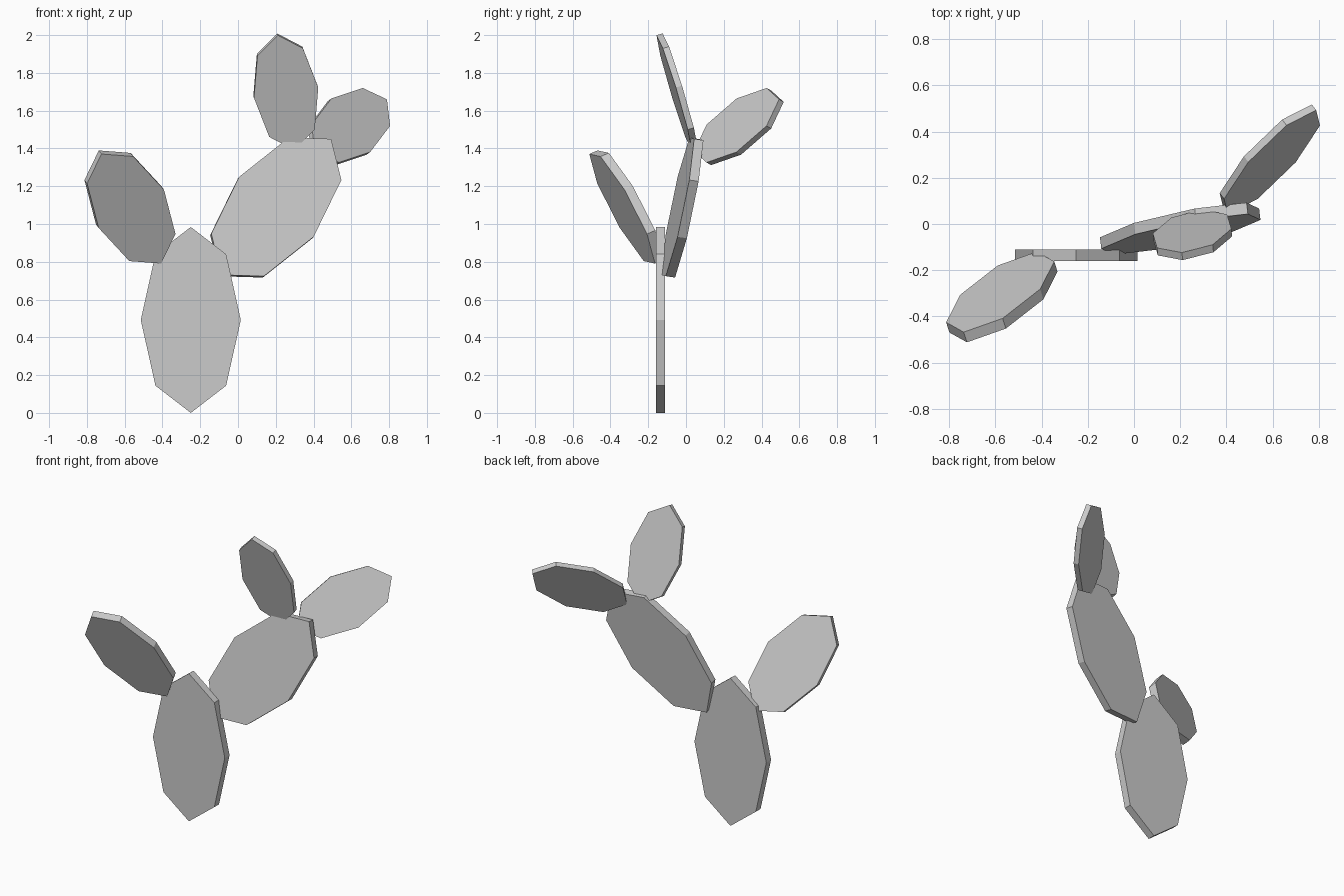
import bpy, bmesh, math
from mathutils import Vector

cube = bpy.data.objects.get("Cube")
if cube:
    bpy.data.objects.remove(cube, do_unlink=True)

# Single plain grey material
grey = bpy.data.materials.new("light grey")
grey.use_nodes = True
colour = (0.6, 0.6, 0.6, 1)
grey.diffuse_color = colour
grey.node_tree.nodes["Principled BSDF"].inputs["Base Color"].default_value = colour

SIDES = 8
WIDTH_RATIO = 0.538


def pad(name, centre, length, width, thickness):
    """Flat eight-sided pad; length and width are half-axis directions."""
    long_axis = Vector(length)
    across = Vector(width)
    across -= across.project(long_axis)
    across = across.normalized() * long_axis.length * WIDTH_RATIO
    normal = across.cross(long_axis).normalized()

    bm = bmesh.new()
    ring = []
    for i in range(SIDES):
        angle = math.tau * i / SIDES
        point = across * math.cos(angle) + long_axis * math.sin(angle)
        ring.append(bm.verts.new(point - normal * thickness / 2))
    face = bm.faces.new(ring)
    side = bmesh.ops.extrude_face_region(bm, geom=[face], use_keep_orig=True)
    top = [v for v in side["geom"] if isinstance(v, bmesh.types.BMVert)]
    bmesh.ops.translate(bm, verts=top, vec=normal * thickness)
    bmesh.ops.recalc_face_normals(bm, faces=bm.faces)

    mesh = bpy.data.meshes.new(name)
    bm.to_mesh(mesh)
    bm.free()
    mesh.materials.append(grey)
    obj = bpy.data.objects.new(name, mesh)
    obj.location = centre
    bpy.context.collection.objects.link(obj)
    return obj


# Upright trunk pad
pad("base_pad", (-0.25, -0.135, 0.492), (0, 0, 0.492), (1, 0, 0), 0.05)

# Two branches growing from the trunk
pad("left_branch_pad", (0.2, -0.02, 1.087), (0.29, 0.088, 0.36), (0.197, 0, -0.158), 0.05)
pad("right_branch_pad", (-0.572, -0.316, 1.09), (-0.158, -0.174, 0.29), (0.173, 0.012, 0.102), 0.05)

# Two small pads on the tip of the larger branch
pad("upper_tip_pad", (0.253, -0.047, 1.7), (-0.044, -0.093, 0.304), (0.171, 0.01, 0.027), 0.034)
pad("outer_tip_pad", (0.588, 0.28, 1.516), (0.191, 0.225, 0.137), (-0.102, 0, 0.14), 0.034)
